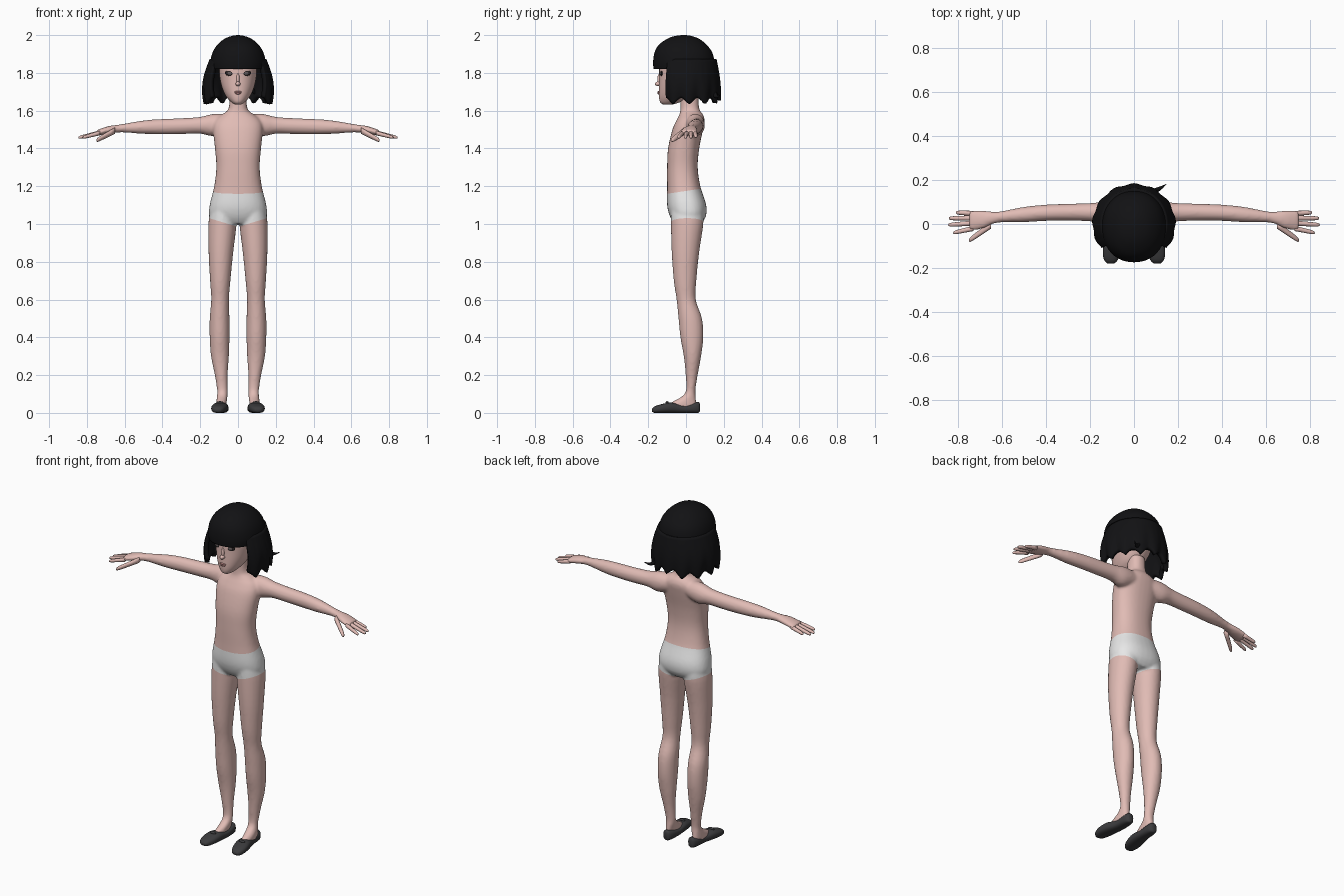
import bpy, bmesh, math
from mathutils import Vector

if "Cube" in bpy.data.objects:
    bpy.data.objects.remove(bpy.data.objects["Cube"])


def material(name, r, g, b):
    m = bpy.data.materials.new(name)
    m.use_nodes = True
    m.diffuse_color = (r, g, b, 1)
    shader = m.node_tree.nodes["Principled BSDF"]
    shader.inputs["Base Color"].default_value = (r, g, b, 1)
    shader.inputs["Roughness"].default_value = 0.8
    return m


SKIN = material("skin", .75, .50, .46)
CLOTH = material("white cloth", .80, .80, .80)
HAIR = material("black hair", .006, .006, .007)
SHOE = material("dark shoe", .045, .045, .048)
LASH = material("dark lash", .02, .015, .015)
IRIS = material("grey iris", .12, .10, .10)
LIP = material("lip", .55, .27, .26)


def spline(rings, steps):
    # Catmull-Rom interpolation between cross-sections
    v = [Vector(r) for r in rings]
    v = [v[0]] + v + [v[-1]]
    out = []
    for i in range(1, len(v) - 2):
        a, b, c, d = v[i - 1:i + 3]
        for k in range(steps):
            t = k / steps
            out.append(.5 * (2 * b + (c - a) * t + (2 * a - 5 * b + 4 * c - d) * t * t
                             + (3 * b - a - 3 * c + d) * t ** 3))
    return out + [v[-1]]


def loft(bm, rings, axis="z", side=1, power=2, n=24, steps=4):
    # each ring: position on axis, then low/high of the two other directions
    loops = []
    for t, a0, a1, b0, b1 in spline(rings, steps):
        loop = []
        for k in range(n):
            ang = math.tau * k / n
            c, s = [math.copysign(abs(f) ** (2 / power), f) for f in (math.cos(ang), math.sin(ang))]
            u, w = (a0 + a1 + (a1 - a0) * c) / 2, (b0 + b1 + (b1 - b0) * s) / 2
            p = {"x": (t, u, w), "y": (u, t, w), "z": (u, w, t)}[axis]
            loop.append(bm.verts.new((p[0] * side, p[1], p[2])))
        loops.append(loop)
    for lo, hi in zip(loops, loops[1:]):
        for k in range(n):
            bm.faces.new((lo[k], lo[(k + 1) % n], hi[(k + 1) % n], hi[k]))
    bm.faces.new(loops[0])
    bm.faces.new(loops[-1])


def finish(name, bm, *mats, recalc=True):
    if recalc:
        bmesh.ops.recalc_face_normals(bm, faces=bm.faces)
    me = bpy.data.meshes.new(name)
    bm.to_mesh(me)
    bm.free()
    for m in mats:
        me.materials.append(m)
    for p in me.polygons:
        p.use_smooth = True
    ob = bpy.data.objects.new(name, me)
    bpy.context.collection.objects.link(ob)
    return ob


def ellipsoid(name, mat, at, size):
    bm = bmesh.new()
    bmesh.ops.create_uvsphere(bm, u_segments=20, v_segments=12, radius=1)
    for v in bm.verts:
        v.co = Vector([a + c * s for a, c, s in zip(at, v.co, size)])
    return finish(name, bm, mat)


# Torso, legs and arms, fused into one smooth body
torso = [(z, -w, w, f, b) for z, w, f, b in (
    (1.0, .11, -.06, .08), (1.04, .15, -.085, .105), (1.1, .15, -.1, .107),
    (1.2, .126, -.1, .076), (1.3, .115, -.1, .062), (1.4, .122, -.095, .07),
    (1.5, .132, -.072, .09), (1.55, .12, -.05, .098), (1.58, .085, -.035, .09),
    (1.61, .05, -.03, .07), (1.7, .044, -.03, .065))]
leg = [(.03, .062, .115, -.1, .055), (.055, .06, .115, -.08, .055), (.085, .056, .112, -.025, .052),
       (.12, .055, .111, 0, .05), (.2, .055, .123, -.002, .062), (.3, .048, .143, -.012, .08),
       (.4, .045, .15, -.03, .092), (.5, .045, .15, -.04, .085), (.6, .048, .142, -.05, .052),
       (.7, .04, .148, -.065, .055), (.85, .025, .156, -.076, .07), (1.0, .008, .157, -.08, .092),
       (1.08, .015, .145, -.08, .09)]
arm = [(.05, 0, .09, 1.49, 1.58), (.13, 0, .1, 1.465, 1.583), (.2, .012, .095, 1.478, 1.567),
       (.3, .015, .092, 1.476, 1.56), (.4, .014, .088, 1.475, 1.556), (.5, .008, .078, 1.477, 1.548),
       (.62, .006, .056, 1.485, 1.528), (.69, -.022, .062, 1.476, 1.517), (.75, -.03, .062, 1.466, 1.496)]
bm = bmesh.new()
loft(bm, torso, power=2.3, n=32)
for side in (-1, 1):
    loft(bm, leg, side=side)
    loft(bm, arm, "x", side)
raw = finish("body_rough", bm)
fuse = raw.modifiers.new("fuse", "REMESH")
fuse.mode, fuse.voxel_size = "VOXEL", .008
soft = raw.modifiers.new("soften", "SMOOTH")
soft.iterations = 5
bpy.context.view_layer.update()
bm = bmesh.new()
bm.from_object(raw, bpy.context.evaluated_depsgraph_get())
bpy.data.objects.remove(raw)

# Shorts: clean cuts at the waist and both leg openings, then coloured
WAIST, HEM = .15, .3
for at, normal in (((0, 0, 1.175), (0, -WAIST, 1)),
                   ((0, 0, .985), (HEM, 0, -1)), ((0, 0, .985), (-HEM, 0, -1))):
    bmesh.ops.bisect_plane(bm, geom=bm.verts[:] + bm.edges[:] + bm.faces[:],
                           plane_co=at, plane_no=normal)
for f in bm.faces:
    c = f.calc_center_median()
    f.material_index = int(.985 + HEM * abs(c.x) < c.z < 1.175 + WAIST * c.y and abs(c.x) < .2)
finish("body", bm, SKIN, CLOTH, recalc=False)

# Fingers: base and tip positions with tapering thickness
FINGERS = {"index": ((.73, -.02, 1.482), (.822, -.04, 1.458)),
           "middle": ((.73, .004, 1.484), (.845, -.004, 1.457)),
           "ring": ((.73, .027, 1.484), (.842, .026, 1.458)),
           "little": ((.73, .048, 1.482), (.81, .052, 1.462)),
           "thumb": ((.65, -.004, 1.495), (.75, -.075, 1.442))}
for side, word in ((-1, "right"), (1, "left")):
    for name, (base, tip) in FINGERS.items():
        bm = bmesh.new()
        rings = []
        for t, r in ((0, .012), (.5, .0105), (.85, .009), (.97, .006), (1, .002)):
            x, y, z = Vector(base).lerp(Vector(tip), t)
            r *= 1.4 if name == "thumb" else 1
            rings.append((x, y - r, y + r, z - r, z + r))
        loft(bm, rings, "x", side, n=12, steps=2)
        finish(f"{word}_{name}_finger", bm, SKIN)

    # Slip-on shoe with a small bow
    bm = bmesh.new()
    loft(bm, [(-.18, .09, .12, .006, .022), (-.165, .075, .135, 0, .035), (-.13, .06, .142, 0, .046),
              (-.08, .052, .135, 0, .055), (-.02, .05, .117, 0, .046), (.04, .052, .112, 0, .054),
              (.065, .06, .104, 0, .058), (.073, .07, .095, .008, .05)], "y", side, power=2.6)
    finish(f"{word}_shoe", bm, SHOE)
    ellipsoid(f"{word}_shoe_bow", SHOE, (side * .096, -.1, .054), (.02, .008, .008))

# Head
bm = bmesh.new()
loft(bm, [(z, -w, w, f, b) for z, w, f, b in (
    (1.633, .018, -.122, -.07), (1.645, .036, -.137, -.03), (1.675, .063, -.143, .03),
    (1.72, .084, -.143, .07), (1.77, .096, -.142, .1), (1.82, .1, -.142, .11),
    (1.9, .098, -.138, .11), (1.96, .06, -.08, .07))], power=2.15, n=36)
finish("head", bm, SKIN)

# Face details
ellipsoid("nose_tip", SKIN, (0, -.146, 1.742), (.013, .019, .012))
ellipsoid("nose_bridge", SKIN, (0, -.139, 1.765), (.009, .013, .032))
ellipsoid("upper_lip", LIP, (0, -.143, 1.699), (.02, .007, .005))
ellipsoid("lower_lip", LIP, (0, -.143, 1.692), (.016, .008, .006))
for side, word in ((-1, "right"), (1, "left")):
    for part, mat, y, w, h in (("lash", LASH, -.131, .026, .014), ("iris", IRIS, -.135, .013, .009)):
        eye = ellipsoid(f"{word}_eye_{part}", mat, (0, 0, 0), (w, .004, h))
        eye.location = side * .044, y, 1.797
        eye.rotation_euler = 0, side * -.12, side * .22

# Hair crown with a straight fringe
bm = bmesh.new()
loft(bm, [(z, -w, w, f, b) for z, w, f, b in (
    (1.82, .142, -.172, .145), (1.86, .146, -.174, .15), (1.91, .134, -.166, .138),
    (1.95, .108, -.142, .108), (1.98, .072, -.1, .07), (1.995, .035, -.06, .03),
    (2.0, .006, -.02, .0))], power=2.15, n=48)
finish("hair_crown", bm, HAIR)

# Hair curtain: wraps sides and back, flares out, with a ragged hem
bm = bmesh.new()
COLS, ROWS, SPAN = 120, 14, 2.22
grid = []
for i in range(COLS + 1):
    a = SPAN * (2 * i / COLS - 1)
    hem = 1.635 + .035 * abs(math.sin(a * 6.4)) + .02 * math.exp(-(a * 3) ** 2)
    col = []
    for j in range(ROWS + 1):
        t = j / ROWS
        ridge = 1 + .025 * t * math.cos(a * 12.8)
        rx = (.138 + .038 * math.sin(t * 2.3)) * ridge
        ry = (.15 + .02 * math.sin(t * 2)) * ridge
        col.append(bm.verts.new((rx * math.sin(a), ry * math.cos(a), 1.87 + (hem - 1.87) * t)))
    grid.append(col)
for a, b in zip(grid, grid[1:]):
    for j in range(ROWS):
        bm.faces.new((a[j], a[j + 1], b[j + 1], b[j]))
curtain = finish("hair_curtain", bm, HAIR)
thick = curtain.modifiers.new("thickness", "SOLIDIFY")
thick.thickness, thick.offset = .024, 0

# Loose lock flicking out at the back
bm = bmesh.new()
loft(bm, [(x, y - r, y + r, z - r, z + r) for x, y, z, r in (
    (.07, .135, 1.72, .018), (.1, .152, 1.685, .013), (.125, .165, 1.675, .008),
    (.148, .182, 1.685, .001))], "x", n=12)
finish("loose_hair_lock", bm, HAIR)
